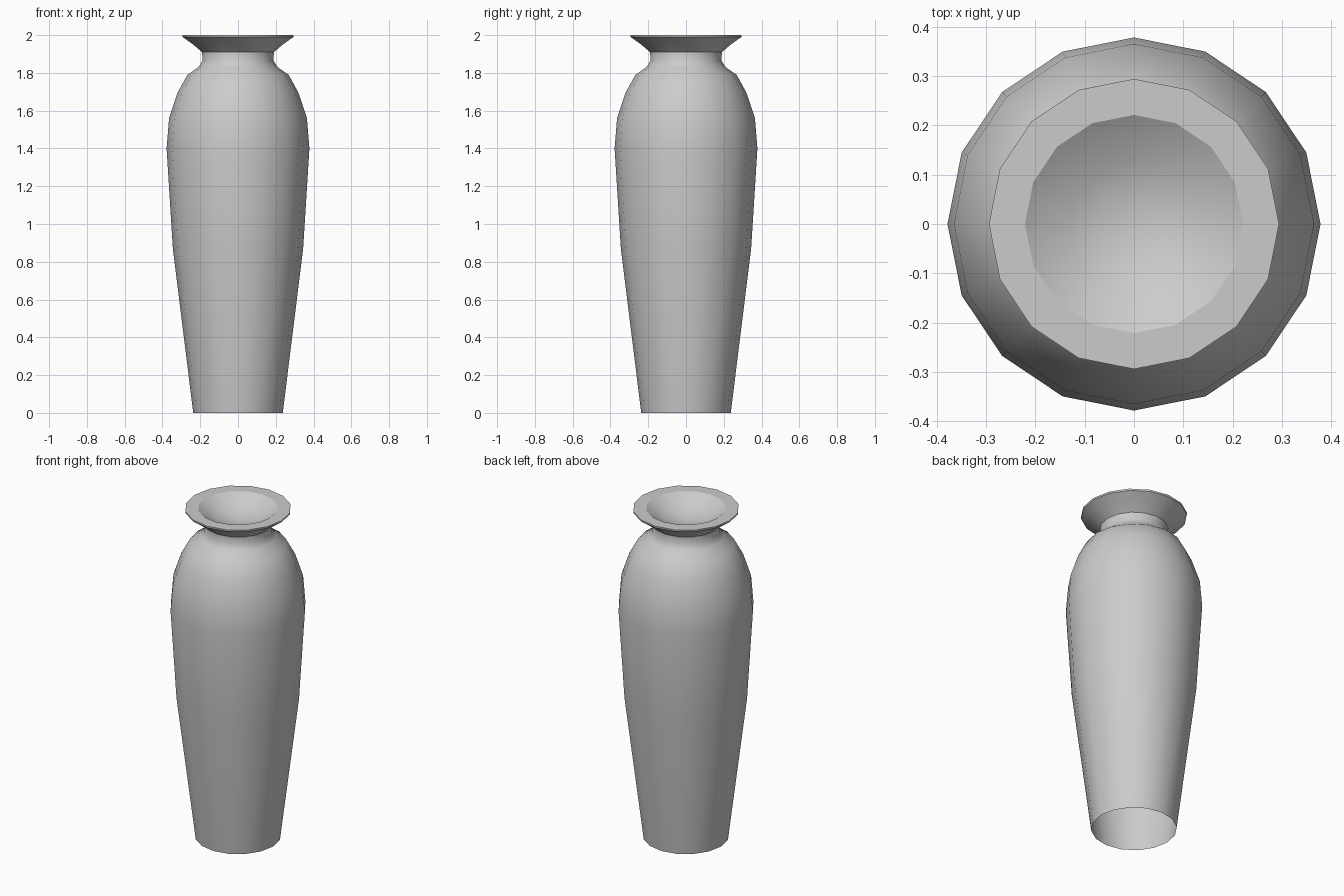
import bpy, bmesh, math

if "Cube" in bpy.data.objects:
    bpy.data.objects.remove(bpy.data.objects["Cube"])

SIDES = 16
# Profile (radius, height): open foot, body, shoulder, neck, flared lip, shallow mouth
profile = [(0.237, 0), (0.345, 0.87), (0.378, 1.40), (0.365, 1.56),
           (0.32, 1.695), (0.268, 1.79), (0.21, 1.83), (0.188, 1.865),
           (0.19, 1.91), (0.237, 1.95), (0.293, 1.99), (0.294, 2.0),
           (0.221, 2.0), (0.13, 1.94)]
MOUTH_DEPTH = 1.91

bm = bmesh.new()
rings = []
for r, z in profile:
    rings.append([bm.verts.new((r * math.cos(2 * math.pi * i / SIDES),
                                r * math.sin(2 * math.pi * i / SIDES), z))
                  for i in range(SIDES)])

# Walls between neighbouring rings
for a, b in zip(rings, rings[1:]):
    for i in range(SIDES):
        j = (i + 1) % SIDES
        bm.faces.new((a[i], a[j], b[j], b[i]))

# Mouth closes to a point inside the lip
tip = bm.verts.new((0, 0, MOUTH_DEPTH))
for i in range(SIDES):
    bm.faces.new((rings[-1][i], rings[-1][(i + 1) % SIDES], tip))

mesh = bpy.data.meshes.new("vase")
bm.to_mesh(mesh)
bm.free()
vase = bpy.data.objects.new("vase", mesh)
bpy.context.collection.objects.link(vase)

# Smooth body with crisp lip edges
bpy.context.view_layer.objects.active = vase
vase.select_set(True)
bpy.ops.object.shade_smooth_by_angle(angle=math.radians(40))
# Keep the mouth rim crisp
edge_rings = (11, 12)
for e in mesh.edges:
    if all(v // SIDES == edge_rings[0] for v in e.vertices) or \
       all(v // SIDES == edge_rings[1] for v in e.vertices):
        e.use_edge_sharp = True
